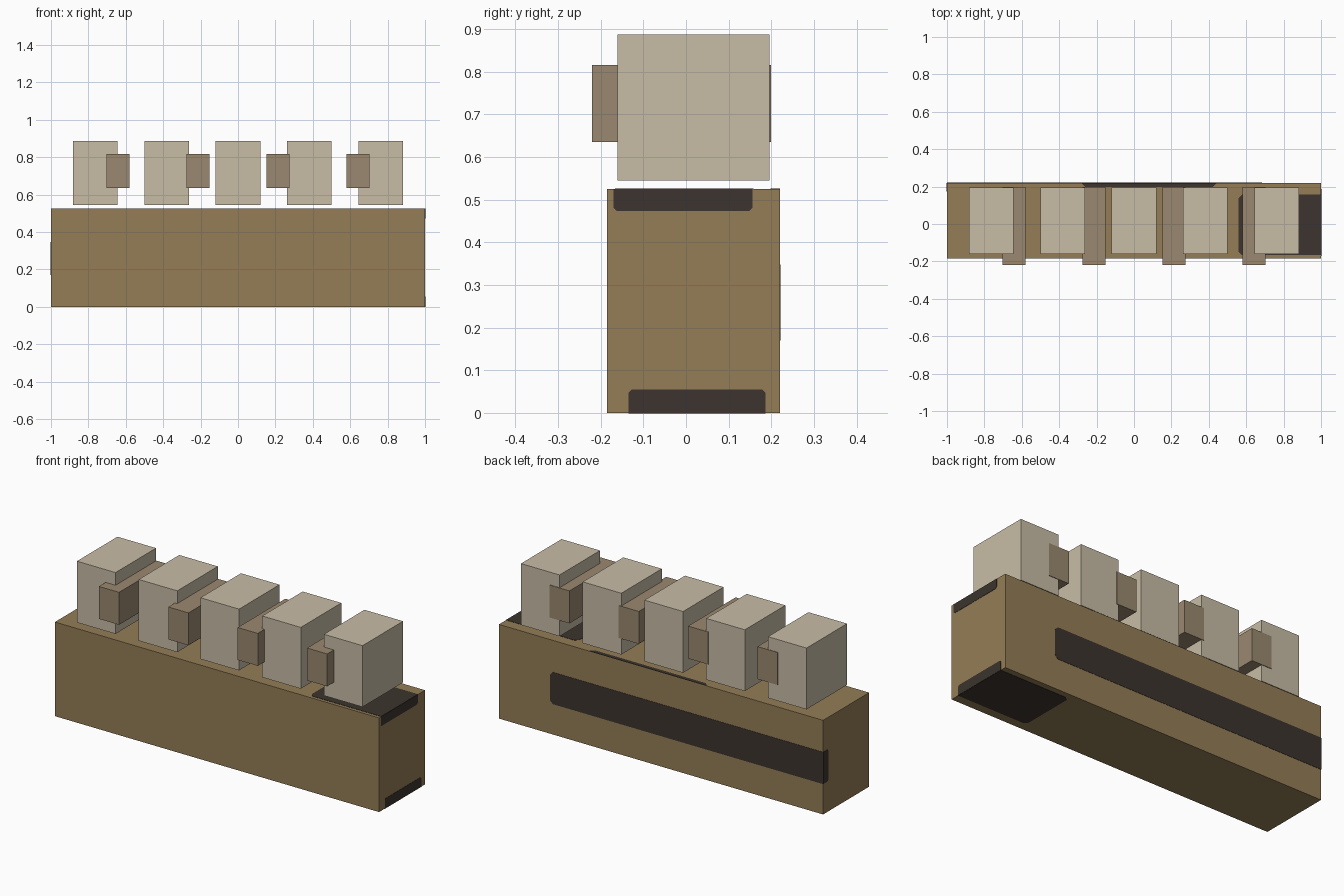
import bpy, bmesh
from mathutils import Vector

if "Cube" in bpy.data.objects:
    bpy.data.objects.remove(bpy.data.objects["Cube"])


def material(name, rgb):
    lin = [(c / 255 / 12.92) if c < 11 else ((c / 255 + 0.055) / 1.055) ** 2.4 for c in rgb]
    m = bpy.data.materials.new(name)
    m.diffuse_color = (*lin, 1)
    m.use_nodes = True
    m.node_tree.nodes["Principled BSDF"].inputs["Base Color"].default_value = m.diffuse_color
    return m


WOOD = material("warm_wood", (148, 125, 86))
STONE = material("pale_stone", (200, 188, 166))
TAUPE = material("taupe", (154, 137, 112))
DARK = material("dark_stain", (60, 52, 46))


def finish(name, bm, mat):
    bmesh.ops.recalc_face_normals(bm, faces=bm.faces)
    me = bpy.data.meshes.new(name)
    bm.to_mesh(me)
    bm.free()
    me.materials.append(mat)
    ob = bpy.data.objects.new(name, me)
    bpy.context.collection.objects.link(ob)
    return ob


def box(name, lo, hi, mat):
    bm = bmesh.new()
    bmesh.ops.create_cube(bm, size=1)
    lo, hi = Vector(lo), Vector(hi)
    for v in bm.verts:
        v.co = Vector([lo[i] + (v.co[i] + 0.5) * (hi[i] - lo[i]) for i in range(3)])
    return finish(name, bm, mat)


LO, HI = (-1, -0.185, 0), (1, 0.22, 0.525)


def stain(name, axis, side, u0, u1, v0, v1, cut=0.018):
    """Thin plate on one body face; corners away from body edges are chamfered."""
    ua, va = [i for i in range(3) if i != axis]
    level = HI[axis] if side > 0 else LO[axis]
    pts = []
    corners = [(u0, v0, 1, 1), (u1, v0, -1, 1), (u1, v1, -1, -1), (u0, v1, 1, -1)]
    for k, (u, v, su, sv) in enumerate(corners):
        if u in (LO[ua], HI[ua]) or v in (LO[va], HI[va]):
            pts.append((u, v))
        else:
            pair = [(u, v + sv * cut), (u + su * cut, v)]
            pts += pair if k % 2 == 0 else pair[::-1]
    bm = bmesh.new()
    rings = []
    for off in (-0.001, 0.0015):
        ring = []
        for u, v in pts:
            co = [0, 0, 0]
            co[ua], co[va], co[axis] = u, v, level + side * off
            ring.append(bm.verts.new(co))
        rings.append(ring)
    a, b = rings
    bm.faces.new(a)
    bm.faces.new(b)
    n = len(pts)
    for i in range(n):
        j = (i + 1) % n
        bm.faces.new((a[i], a[j], b[j], b[i]))
    finish(name, bm, DARK)


# long base block
box("base", LO, HI, WOOD)

# five large blocks floating just above the base
for i in range(5):
    x = (i - 2) * 0.381
    box(f"large_block_{i + 1}", (x - 0.119, -0.161, 0.545), (x + 0.119, 0.196, 0.887), STONE)

# four bars running front to back between the blocks
for i in range(4):
    x = (i - 1.5) * 0.428
    box(f"cross_bar_{i + 1}", (x - 0.062, -0.22, 0.635), (x + 0.062, 0.199, 0.816), TAUPE)

# dark patches on the base, wrapping over its edges
stain("top_end_patch", 2, 1, 0.56, 1, -0.167, 0.158)
stain("top_back_patch", 2, 1, -0.28, 0.44, 0.198, 0.22)
stain("right_upper_patch", 0, 1, -0.17, 0.156, 0.473, 0.525, 0.008)
stain("right_lower_patch", 0, 1, -0.135, 0.187, 0, 0.055, 0.008)
stain("bottom_patch", 2, -1, 0.57, 1, -0.135, 0.187)
stain("back_patch", 1, 1, -1, 0.685, 0.17, 0.348)
stain("left_wrap_patch", 0, -1, 0.175, 0.22, 0.17, 0.348, 0.008)
